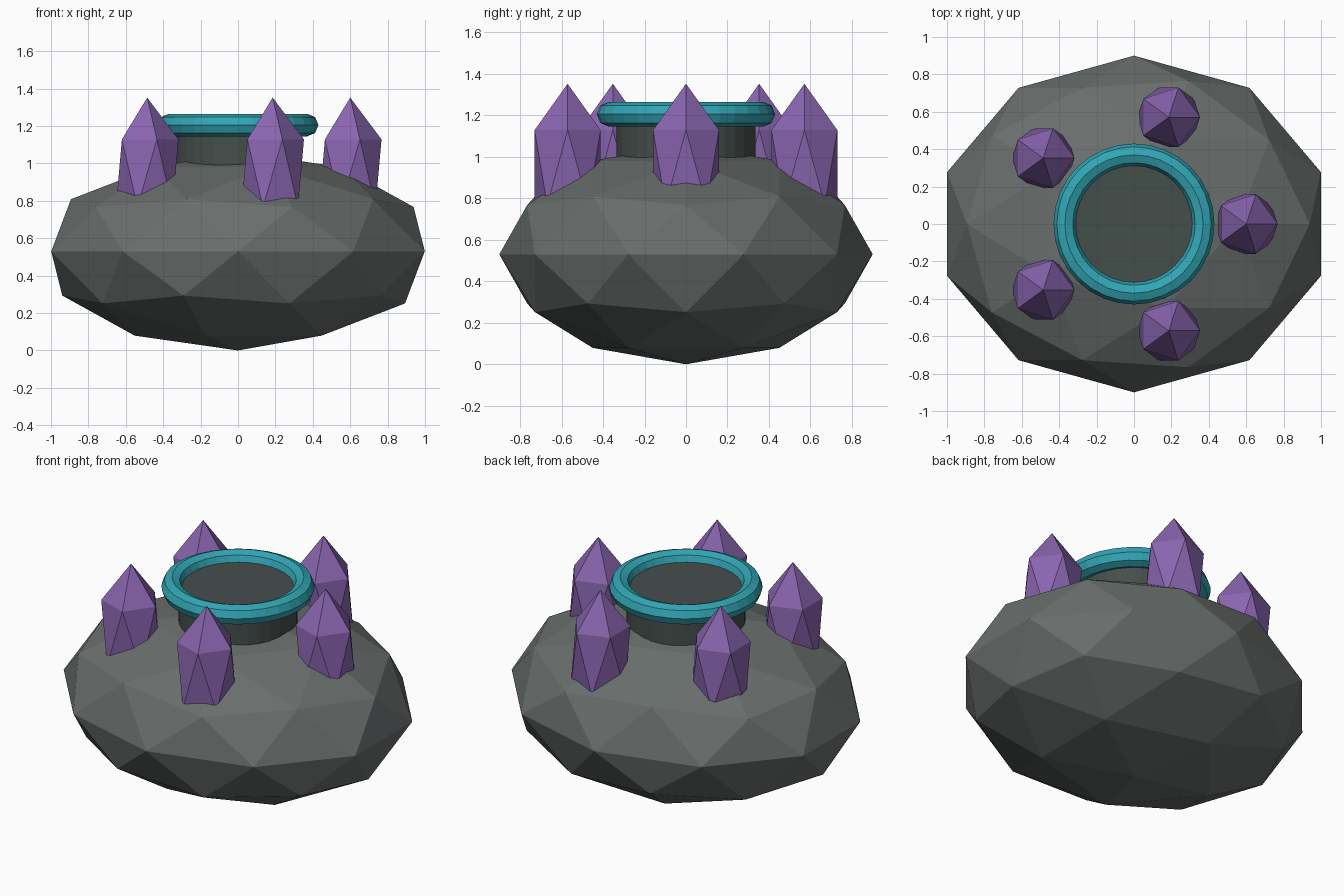
import bpy, math

if "Cube" in bpy.data.objects:
    bpy.data.objects.remove(bpy.data.objects["Cube"])


def material(name, rgb):
    m = bpy.data.materials.new(name)
    m.diffuse_color = (*rgb, 1)
    m.use_nodes = True
    m.node_tree.nodes["Principled BSDF"].inputs["Base Color"].default_value = m.diffuse_color
    return m


stone = material("grey_stone", (0.140, 0.157, 0.152))
dark = material("dark_slate", (0.060, 0.077, 0.073))
teal = material("teal_glaze", (0.032, 0.38, 0.46))
purple = material("purple_crystal", (0.25, 0.13, 0.43))


def finish(name, mat, scale=(1, 1, 1)):
    ob = bpy.context.object
    ob.name = name
    ob.scale = scale
    ob.data.materials.append(mat)
    return ob


# Faceted squat body
bpy.ops.mesh.primitive_ico_sphere_add(subdivisions=2, radius=1, location=(0, 0, 0.53))
finish("body", stone, (1.05, 0.9, 0.53))

# Neck with a closed dark mouth
bpy.ops.mesh.primitive_cylinder_add(vertices=32, radius=0.335, depth=0.32, location=(0, 0, 1.05))
finish("neck", dark)

# Rim ring
bpy.ops.mesh.primitive_torus_add(major_radius=0.37, minor_radius=0.06, major_segments=32,
                                 minor_segments=8, location=(0, 0, 1.205))
finish("rim", teal)

# Five crystals around the shoulder, all facing the same way
for i in range(5):
    a = math.tau * i / 5
    bpy.ops.mesh.primitive_ico_sphere_add(subdivisions=1, radius=1,
                                          location=(0.6 * math.cos(a), 0.6 * math.sin(a), 0.948))
    finish(f"crystal_{i + 1}", purple, (0.187, 0.187, 0.404))
